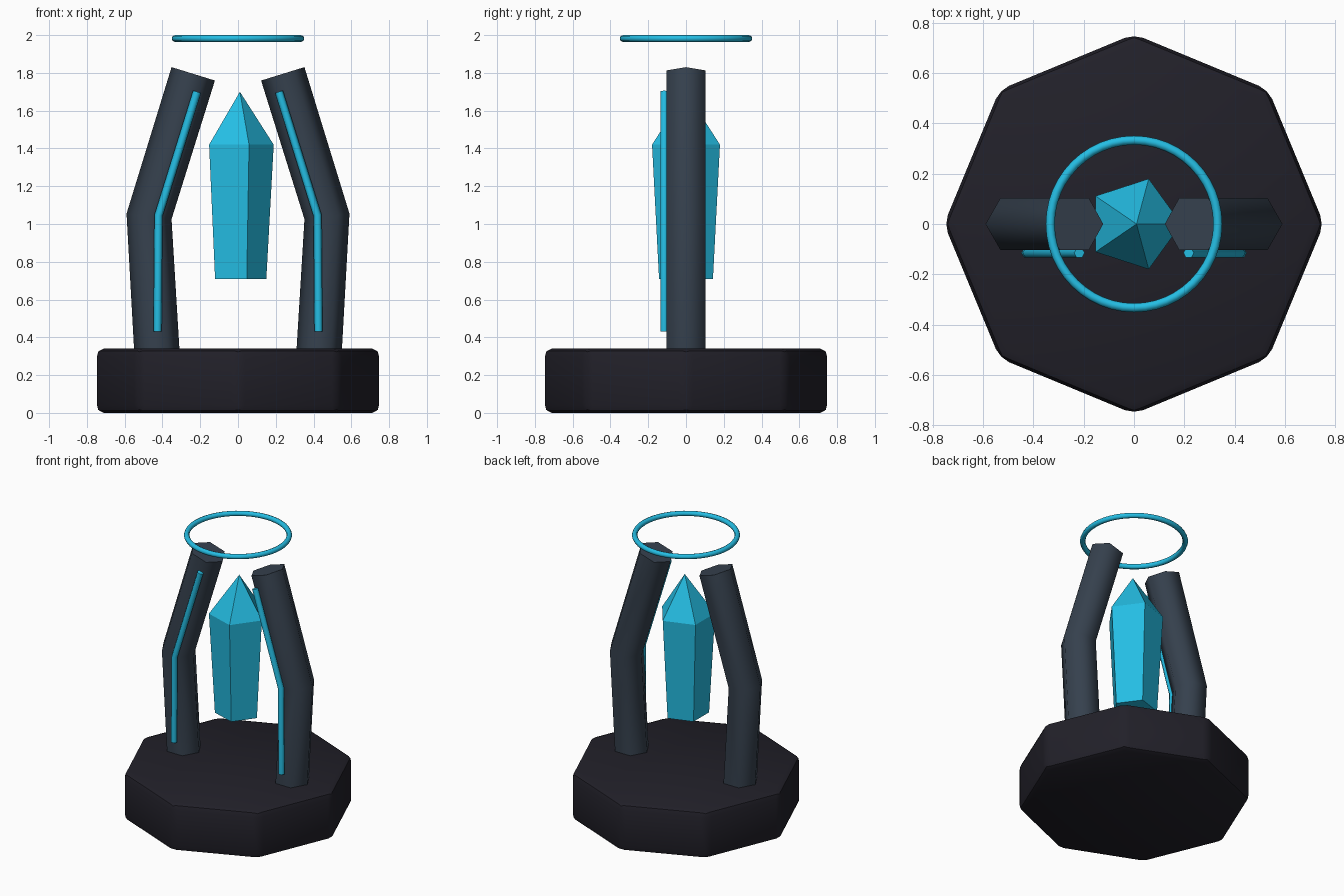
import bpy, bmesh
from math import radians, sin, cos, pi, atan2
from mathutils import Vector

if "Cube" in bpy.data.objects:
    bpy.data.objects.remove(bpy.data.objects["Cube"])


def material(name, rgb):
    m = bpy.data.materials.new(name)
    m.diffuse_color = (*rgb, 1)
    m.use_nodes = True
    m.node_tree.nodes["Principled BSDF"].inputs["Base Color"].default_value = m.diffuse_color
    return m


STONE = material("dark stone", (0.0155, 0.0145, 0.022))
METAL = material("slate metal", (0.036, 0.052, 0.075))
GLOW = material("cyan glow", (0.018, 0.51, 0.77))


def finish(name, bm, mat, smooth=None):
    bmesh.ops.recalc_face_normals(bm, faces=bm.faces)
    me = bpy.data.meshes.new(name)
    bm.to_mesh(me)
    bm.free()
    me.materials.append(mat)
    ob = bpy.data.objects.new(name, me)
    bpy.context.collection.objects.link(ob)
    if smooth:
        bpy.ops.object.select_all(action='DESELECT')
        ob.select_set(True)
        bpy.context.view_layer.objects.active = ob
        bpy.ops.object.shade_smooth_by_angle(angle=radians(smooth))
    return ob


def loft(bm, rings, closed=False):
    """Skin a list of vertex rings, capping the ends unless closed."""
    n = len(rings[0])
    pairs = list(zip(rings, rings[1:] + rings[:1])) if closed else list(zip(rings, rings[1:]))
    for a, b in pairs:
        for i in range(n):
            j = (i + 1) % n
            bm.faces.new((a[i], a[j], b[j], b[i]))
    if not closed:
        bm.faces.new(rings[0])
        bm.faces.new(rings[-1])


def hex_tube(name, path, y, r, side, mat):
    """Six-sided tube along an (x, z) path, mirrored by side."""
    pts = [Vector(p) for p in path]
    dirs = [(b - a).normalized() for a, b in zip(pts, pts[1:])]
    bm = bmesh.new()
    rings = []
    for i, p in enumerate(pts):
        t = (dirs[max(i - 1, 0)] + dirs[min(i, len(dirs) - 1)]).normalized()
        ring = []
        for k in range(6):
            u, v = r * cos(k * pi / 3), r * sin(k * pi / 3)
            ring.append(bm.verts.new((side * (p.x + u * t.y), y + v, p.y - u * t.x)))
        rings.append(ring)
    loft(bm, rings)
    return finish(name, bm, mat, 65)


# Octagonal base with rounded edges
bm = bmesh.new()
loft(bm, [[bm.verts.new((0.755 * cos(k * pi / 4), 0.755 * sin(k * pi / 4), z))
           for k in range(8)] for z in (0, 0.34)])
bmesh.ops.bevel(bm, geom=bm.edges[:], offset=0.04, segments=2, profile=0.5, affect='EDGES')
finish("base", bm, STONE, 30)

# Bent arms and the glowing strips on their fronts
for side, label in ((-1, "left"), (1, "right")):
    hex_tube(label + "_arm", [(0.428, 0.30), (0.471, 1.04), (0.237, 1.795)],
             0, 0.12, side, METAL)
    hex_tube(label + "_glow_strip", [(0.426, 0.43), (0.421, 1.045), (0.217, 1.70)],
             -0.115, 0.022, side, GLOW)

# Floating five-sided crystal
bm = bmesh.new()
low, high = [[bm.verts.new((r * cos(k * 2 * pi / 5), r * sin(k * 2 * pi / 5), z))
              for k in range(5)] for r, z in ((0.15, 0.71), (0.189, 1.42))]
tip = bm.verts.new((0.01, 0, 1.70))
bm.faces.new(low)
for i in range(5):
    j = (i + 1) % 5
    bm.faces.new((low[i], low[j], high[j], high[i]))
    bm.faces.new((high[i], high[j], tip))
finish("crystal", bm, GLOW)

# Halo ring above
bm = bmesh.new()
rings = []
for a in range(48):
    t = a * 2 * pi / 48
    ring = []
    for k in range(8):
        q = k * pi / 4
        rad = 0.333 + 0.018 * cos(q)
        ring.append(bm.verts.new((rad * cos(t), rad * sin(t), 1.982 + 0.018 * sin(q))))
    rings.append(ring)
loft(bm, rings, closed=True)
finish("halo_ring", bm, GLOW, 60)
